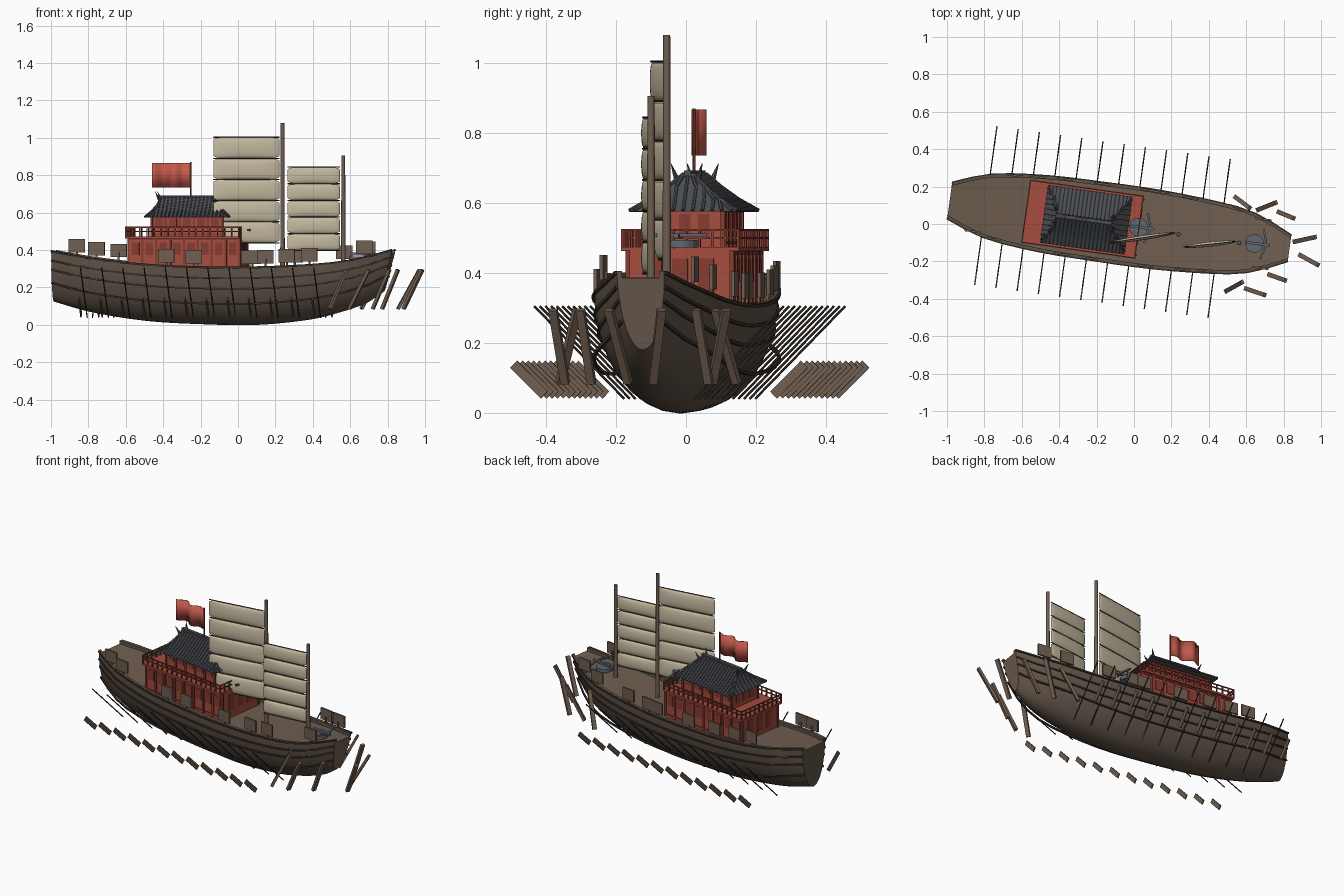
import bpy, bmesh, math
from mathutils import Matrix, Vector

if "Cube" in bpy.data.objects:
    bpy.data.objects.remove(bpy.data.objects["Cube"])

# The ship is modelled along x, then every part is swung to its heading
HEADING = Matrix.Translation((0, -.013, 0)) @ Matrix.Rotation(math.radians(-8), 4, 'Z')


def material(name, rgb):
    m = bpy.data.materials.new(name)
    m.diffuse_color = (*rgb, 1)
    m.use_nodes = True
    m.node_tree.nodes["Principled BSDF"].inputs["Base Color"].default_value = m.diffuse_color
    return m


HULL = material("hull brown", (.12, .088, .064))
WOOD = material("wood brown", (.16, .112, .08))
DARK = material("dark timber", (.04, .03, .023))
RED = material("cabin red", (.38, .075, .05))
DEEP = material("deep red", (.24, .045, .03))
FLAG = material("flag red", (.55, .1, .07))
TILE = material("roof grey", (.07, .075, .085))
SAIL = material("sail cream", (.58, .51, .37))
IRON = material("iron grey", (.12, .14, .17))


def finish(name, bm, *mats, heading=True, smooth=False):
    if heading:
        bm.transform(HEADING)
    bmesh.ops.recalc_face_normals(bm, faces=bm.faces)
    me = bpy.data.meshes.new(name)
    bm.to_mesh(me)
    bm.free()
    ob = bpy.data.objects.new(name, me)
    bpy.context.collection.objects.link(ob)
    for m in mats:
        me.materials.append(m)
    if smooth:
        bpy.context.view_layer.objects.active = ob
        ob.select_set(True)
        bpy.ops.object.shade_smooth_by_angle(angle=math.radians(40))
        ob.select_set(False)
    return ob


def box(bm, c, size, rot=Matrix()):
    bmesh.ops.create_cube(bm, size=1, matrix=Matrix.Translation(c) @ rot @ Matrix.Diagonal((*size, 1)))


def span(bm, x0, x1, hy, z0, z1):
    box(bm, ((x0 + x1) / 2, 0, (z0 + z1) / 2), (x1 - x0, 2 * hy, z1 - z0))


def along(a, b):
    a, b = Vector(a), Vector(b)
    return Matrix.Translation((a + b) / 2) @ (b - a).to_track_quat('Z', 'Y').to_matrix().to_4x4(), (b - a).length


def beam(bm, a, b, w, t):
    m, length = along(a, b)
    bmesh.ops.create_cube(bm, size=1, matrix=m @ Matrix.Diagonal((w, t, length, 1)))


def rod(bm, a, b, r, n=10, r2=None):
    m, length = along(a, b)
    bmesh.ops.create_cone(bm, cap_ends=True, segments=n, radius1=r, radius2=r if r2 is None else r2,
                          depth=length, matrix=m)


# Hull stations: x, half width, rail height, keel height
STATIONS = [(-.995, .095, .40, .125), (-.8, .165, .365, .07), (-.5, .2, .33, .022),
            (-.2, .207, .315, .004), (.1, .207, .313, 0), (.4, .19, .325, .03),
            (.6, .165, .345, .075), (.74, .115, .375, .12), (.84, .068, .405, .18)]


def station(x):
    i = max(0, min(len(STATIONS) - 2, sum(s[0] <= x for s in STATIONS) - 1))
    a, b = STATIONS[i], STATIONS[i + 1]
    p, q = STATIONS[max(i - 1, 0)], STATIONS[min(i + 2, len(STATIONS) - 1)]
    h = b[0] - a[0]
    t = (x - a[0]) / h
    out = []
    for k in (1, 2, 3):
        ma, mb = (b[k] - p[k]) / (b[0] - p[0]) * h, (q[k] - a[k]) / (q[0] - a[0]) * h
        out.append((2*t**3 - 3*t*t + 1) * a[k] + (t**3 - 2*t*t + t) * ma
                   + (3*t*t - 2*t**3) * b[k] + (t**3 - t*t) * mb)
    return out


def hull_point(x, f, out=0.0):
    w, zt, zb = station(x)
    rake = .05 * (1 - f) * max(0, (x - .4) / .44)
    return x - rake, w * math.sqrt(max(0, 1 - (1 - f)**2)) + out, zb + f * (zt - zb)


# Hull with sunken deck
FR = [0, .02, .07, .15, .27, .4, .55, .7, .85, 1]
XS = [-.995 + 1.835 * i / 36 for i in range(37)]
bm = bmesh.new()
rings = []
for x in XS:
    w, zt, zb = station(x)
    half = [hull_point(x, f) for f in FR] + [(x, w - .015, zt), (x, w - .015, zt - .02)]
    loop = half + [(a, -b, c) for a, b, c in reversed(half[1:])]
    rings.append([bm.verts.new(v) for v in loop])
n = len(rings[0])
for r, s in zip(rings, rings[1:]):
    for j in range(n):
        f = bm.faces.new((r[j], r[(j + 1) % n], s[(j + 1) % n], s[j]))
        f.material_index = int(j == len(FR) + 1)
bm.faces.new(rings[0])
bm.faces.new(rings[-1]).material_index = 1
finish("hull", bm, HULL, WOOD, smooth=True)

# Wales on the planking and a low outer guard rail on each side
bm = bmesh.new()
for s in (-1, 1):
    for f, out in ((.98, .003), (.8, .002), (.62, .002), (.36, .045)):
        pts = []
        for x in XS[::2]:
            p = hull_point(x, f, out * (min(1, (x + 1.05) * 3, (.9 - x) * 3) if out > .01 else 1))
            pts.append((p[0], s * p[1], p[2]))
        for a, b in zip(pts, pts[1:]):
            beam(bm, a, b, .009, .010)
finish("wales", bm, DARK)

# Oars: slanted shafts and separate blades
shafts, blades = bmesh.new(), bmesh.new()
for i in range(12):
    x = -.80 + i * .1145
    for s in (-1, 1):
        rod(shafts, (x, s * .10, .04), (x, s * .36, .305), .0035, 6)
        box(blades, (x, s * .375, .095), (.007, .125, .028), Matrix.Rotation(s * math.pi / 4, 4, 'X'))
finish("oar_shafts", shafts, DARK)
finish("oar_blades", blades, WOOD)

# Loose slanted planks around the bow
bm = bmesh.new()
for x0, y0, x1, y1 in [(.54, .145, .62, .085), (.66, .075, .76, .115), (.77, .065, .855, .03),
                       (.855, -.095, .97, -.07), (.885, -.165, .985, -.22), (.72, -.27, .81, -.302),
                       (.595, -.345, .70, -.38), (.49, -.36, .58, -.31)]:
    beam(bm, (x0, y0, .085), (x1, y1, .295), .024, .016)
finish("bow_planks", bm, WOOD, heading=False)

# Shields along the rails
bm = bmesh.new()
for s, xs in ((-1, (-.85, -.74, -.36, -.21, .09, .29, .41, .70)),
              (1, (-.67, -.55, -.4, -.2, .05, .12, .28, .55, .68))):
    for x in xs:
        w, zt, _ = station(x)
        box(bm, (x, s * (w - .005), zt + .05), (.088, .01, .072))
        box(bm, (x, s * (w - .012), zt + .01), (.01, .008, .06))
finish("rail_shields", bm, WOOD)

# Cabin walls
bm = bmesh.new()
span(bm, -.57, .03, .15, .29, .47)
span(bm, -.585, .03, .17, .462, .474)
span(bm, -.45, -.07, .11, .47, .59)
finish("cabin", bm, RED)

# Cabin pillars, window frames and balcony railing
bm = bmesh.new()
for x0, x1, hy, z0, z1, k in ((-.57, .03, .15, .30, .465, 8), (-.45, -.07, .11, .474, .585, 5)):
    step = (x1 - x0) / k
    for s in (-1, 1):
        for i in range(k + 1):
            box(bm, (x0 + i * step, s * hy, (z0 + z1) / 2), (.012, .012, z1 - z0))
            if i < k:
                box(bm, (x0 + (i + .5) * step, s * hy, z0 + .65 * (z1 - z0)),
                    (step * .55, .006, (z1 - z0) * .4))
        for z in (z0 + .012, z1 - .008):
            box(bm, ((x0 + x1) / 2, s * hy, z), (x1 - x0, .01, .008))
    for x in (x0, x1):
        for y in (-.5, 0, .5):
            box(bm, (x, y * hy, z0 + .55 * (z1 - z0)), (.006, hy * .3, (z1 - z0) * .6))
for z in (.50, .522):
    for s in (-1, 1):
        box(bm, (-.2775, s * .167, z), (.615, .006, .006))
    for x in (-.582, .027):
        box(bm, (x, 0, z), (.006, .334, .006))
for i in range(17):
    for s in (-1, 1):
        box(bm, (-.582 + i * .609 / 16, s * .167, .497), (.007, .007, .055))
for i in range(1, 9):
    for x in (-.582, .027):
        box(bm, (x, -.167 + i * .334 / 9, .497), (.007, .007, .055))
finish("cabin_trim", bm, DEEP)

# Hipped tile roof: z, stern end, bow end, half width
ROOF = [(.575, -.485, -.03, .155), (.608, -.45, -.065, .1), (.645, -.425, -.1, .052), (.68, -.415, -.13, .012)]
bm = bmesh.new()
rr = [[bm.verts.new(v) for v in ((a, -h, z), (b, -h, z), (b, h, z), (a, h, z))] for z, a, b, h in ROOF]
for p, q in zip(rr, rr[1:]):
    for j in range(4):
        bm.faces.new((p[j], p[(j + 1) % 4], q[(j + 1) % 4], q[j]))
bm.faces.new(rr[0])
bm.faces.new(rr[-1])
for i in range(22):
    x = -.48 + i * .445 / 21
    for s in (-1, 1):
        pts = [(min(max(x, a), b), s * h, z + .003) for z, a, b, h in ROOF]
        for p, q in zip(pts, pts[1:]):
            rod(bm, p, q, .0055, 6)
for y in [-.14 + i * .028 for i in range(11)]:
    for e in (1, 2):
        pts = [(r[e], min(max(y, -r[3]), r[3]), r[0] + .003) for r in ROOF]
        for p, q in zip(pts, pts[1:]):
            rod(bm, p, q, .0055, 6)
beam(bm, (-.425, 0, .684), (-.12, 0, .684), .02, .018)
for x, d in ((-.42, -.02), (-.125, .02)):
    for s in (-1, 1):
        rod(bm, (x, s * .03, .665), (x + d, s * .045, .712), .009, 6, .001)
finish("roof", bm, TILE)

# Flag and pole
bm = bmesh.new()
rod(bm, (-.256, 0, .67), (-.256, 0, .87), .004, 8)
finish("flag_pole", bm, DEEP)
bm = bmesh.new()
cols = []
for i in range(19):
    u = i / 18
    y = .016 * math.sin(u * 11) * min(1, u * 3)
    cols.append([bm.verts.new((-.256 - .205 * u, y, z)) for z in (.735, .866)])
for a, b in zip(cols, cols[1:]):
    bm.faces.new((a[0], a[1], b[1], b[0]))
flag = finish("flag", bm, FLAG, smooth=True)
flag.modifiers.new("thickness", 'SOLIDIFY').thickness = .003


# Masts and battened sails made of padded panels
def rig(name, mast, top, luff, leech, z0, z1, panels=5):
    bm = bmesh.new()
    rod(bm, (*mast, .29), (*mast, top), .0125, 12, .010)
    finish(name + "_mast", bm, WOOD, heading=False, smooth=True)
    a, b = Vector((*luff, 0)), Vector((*leech, 0))
    side = (b - a).cross(Vector((0, 0, 1))).normalized()
    h = (z1 - z0) / panels
    bm = bmesh.new()
    for k in range(panels):
        for s in (-1, 1):
            grid = []
            for i in range(15):
                u = (1 - math.cos(math.pi * i / 14)) / 2
                row = []
                for j in range(9):
                    v = (1 - math.cos(math.pi * j / 8)) / 2
                    puff = .013 * max(0, 16 * u * (1 - u) * v * (1 - v)) ** .45
                    inset = .012 * abs(2 * u - 1) ** 14
                    z = z0 + h * k + inset + v * (h - .003 - 2 * inset)
                    row.append(bm.verts.new(a.lerp(b, u) + side * s * puff + Vector((0, 0, z))))
                grid.append(row)
            for p, q in zip(grid, grid[1:]):
                for j in range(8):
                    bm.faces.new((p[j], p[j + 1], q[j + 1], q[j]))
    bmesh.ops.remove_doubles(bm, verts=bm.verts, dist=.0002)
    finish(name + "_sail", bm, SAIL, heading=False, smooth=True)
    bm = bmesh.new()
    for k in range(panels + 1):
        z = Vector((0, 0, z0 + k * h - .0015))
        rod(bm, a + z, b + z, .003, 6)
    finish(name + "_battens", bm, DARK, heading=False)


rig("main", (.238, -.055), 1.08, (.222, -.047), (-.132, -.1), .44, 1.005)
rig("fore", (.563, -.1), .905, (.545, -.093), (.265, -.123), .40, .845)

# Deck crossbows on round turntables
bm = bmesh.new()
for x, z in ((.025, .472), (.65, .345)):
    rod(bm, (x, 0, z), (x, 0, z + .022), .05, 20)
    box(bm, (x + .02, 0, z + .034), (.13, .014, .014))
    for s in (-1, 1):
        beam(bm, (x + .065, 0, z + .036), (x + .04, s * .08, z + .036), .01, .01)
finish("deck_crossbows", bm, IRON)
